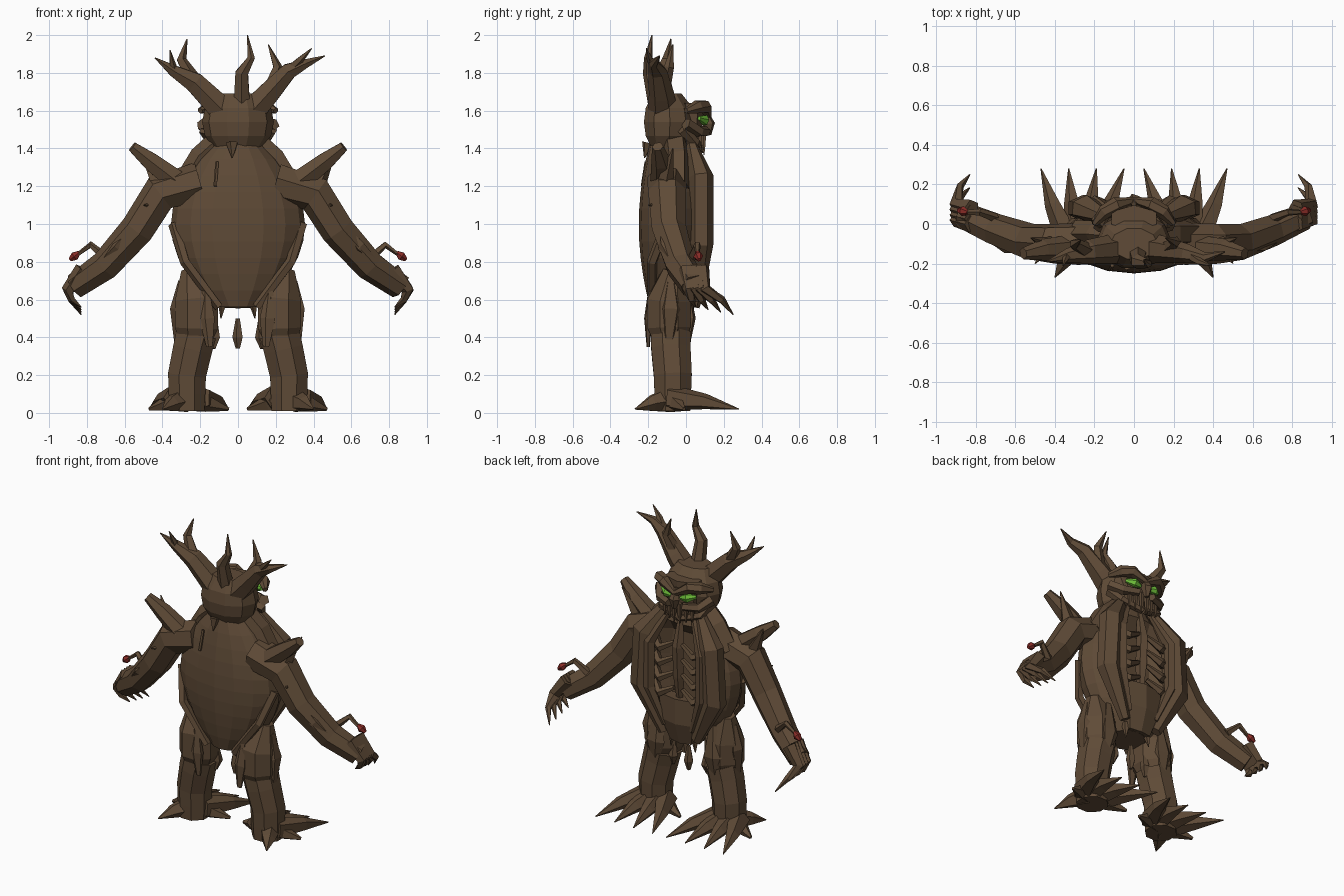
import bpy, bmesh, math
from mathutils import Vector

if "Cube" in bpy.data.objects:
    bpy.data.objects.remove(bpy.data.objects["Cube"])


def material(name, red, green, blue):
    mat = bpy.data.materials.new(name)
    mat.use_nodes = True
    mat.diffuse_color = (red, green, blue, 1)
    shader = mat.node_tree.nodes["Principled BSDF"]
    shader.inputs["Base Color"].default_value = mat.diffuse_color
    return mat


BARK = material("brown bark", .115, .07, .038)
GREEN = material("glowing green", .15, .5, .04)
RED = material("berry red", .25, .025, .02)


def mix(ends, amount):
    return ends[0] + (ends[1] - ends[0]) * amount


def skin(name, rings, mat=BARK):
    """Bridge a list of equal point rings and cap both ends."""
    bm = bmesh.new()
    loops = [[bm.verts.new(point) for point in ring] for ring in rings]
    for low, high in zip(loops, loops[1:]):
        for i in range(len(low)):
            bm.faces.new((low[i - 1], low[i], high[i], high[i - 1]))
    bm.faces.new(loops[0])
    bm.faces.new(loops[-1])
    bmesh.ops.recalc_face_normals(bm, faces=bm.faces)
    mesh = bpy.data.meshes.new(name)
    bm.to_mesh(mesh)
    bm.free()
    mesh.materials.append(mat)
    obj = bpy.data.objects.new(name, mesh)
    bpy.context.collection.objects.link(obj)


def branch(name, *path, thick, end=.003, swell=False, sides=5, flat=1, mat=BARK):
    """Faceted branch along a path, tapering to its end or swelling in the middle."""
    points = [Vector(point) for point in path]
    last = len(points) - 1
    span = (points[last] - points[0]).normalized()
    reference = Vector((0, 0, 1)) if abs(span.y) > .7 else Vector((0, 1, 0))
    rings = []
    for i, point in enumerate(points):
        along = points[min(i + 1, last)] - points[max(i - 1, 0)]
        across = along.cross(reference).normalized()
        depth = across.cross(along).normalized() * flat
        if swell:
            radius = thick * mix((.4, 1), math.sin(math.pi * i / last))
        else:
            radius = mix((thick, end), (i / last) ** 1.3)
        turns = [math.tau * (k + .5) / sides for k in range(sides)]
        rings.append([point + radius * (math.cos(a) * across + math.sin(a) * depth) for a in turns])
    skin(name, rings, mat)


def pair(name, *path, **options):
    """The same branch on the left (+x) and the right (-x)."""
    branch("left_" + name, *path, **options)
    branch("right_" + name, *[(-x, y, z) for x, y, z in path], **options)


def trunk(name, height, width, back, front, power, sides, steps, hollow=(1, 1)):
    """Rounded barrel; each pair is the size at the ends and at the middle.
    Between the hollow fractions of its height the front is sunk inward."""
    rings = []
    for step in range(steps + 1):
        t = step / steps
        bulge = max(math.sin(math.pi * t), 0) ** power
        rear, fore = mix(back, bulge), mix(front, bulge)
        ring = []
        for k in range(sides):
            a = math.tau * k / sides
            y = mix((rear, fore), (1 + math.sin(a)) / 2)
            if hollow[0] < t < hollow[1] and math.sin(a) > .8:
                y = -.02
            ring.append((mix(width, bulge) * math.cos(a), y, mix(height, t)))
        rings.append(ring)
    skin(name, rings)


# Torso shell with an open chest
trunk("torso", height=(.56, 1.43), width=(.12, .355), back=(-.19, -.25), front=(.04, .11),
      power=.85, sides=16, steps=10, hollow=(.25, .85))

# Chest flaps, bark ridges and shoulder collar
pair("chest_flap", (.13, .03, 1.42), (.24, .08, 1.25), (.26, .08, .9), (.12, .06, .6),
     thick=.09, swell=True, sides=6, flat=.8)
pair("flap_edge", (.09, .05, 1.4), (.19, .11, 1.2), (.19, .11, .9), (.1, .08, .66),
     thick=.04, swell=True)
pair("back_root", (.34, -.1, 1), (.28, -.18, .8), (.1, -.18, .56), thick=.03, end=.025)
pair("collar_root", (.1, -.06, 1.43), (.19, -.05, 1.35), (.28, -.05, 1.2), thick=.07, end=.07)
branch("nape_thorn", (-.03, -.2, 1.43), (-.03, -.22, 1.35), thick=.035)
branch("back_sliver", (-.11, -.21, 1.33), (-.12, -.23, 1.2), thick=.01, end=.01)

# Breastbone, ribs and lower belly plate
branch("breastbone", (0, .05, 1.4), (0, .08, 1.2), (0, .07, 1), (0, .06, .8),
       thick=.04, swell=True)
for n in range(4):
    z = mix((.9, 1.2), n / 3)
    pair(f"rib_{n}", (.2, .05, z), (.12, .1, z - .03), (.03, .08, z + .02), thick=.035, end=.015)
branch("belly_plate", (0, .06, .86), (0, .07, .7), (0, .04, .56),
       thick=.16, end=.09, sides=6, flat=.35)

# Head and face
trunk("head", height=(1.39, 1.69), width=(.12, .19), back=(-.18, -.23), front=(-.02, .06),
      power=.7, sides=10, steps=4)
branch("face_core", (0, .03, 1.64), (0, .03, 1.53), (0, .03, 1.4),
       thick=.13, end=.09, sides=6, flat=.5)
pair("brow", (0, .12, 1.57), (.09, .1, 1.62), (.15, .06, 1.62), (.2, 0, 1.6),
     thick=.04, swell=True, sides=6)
pair("eye", (.03, .1, 1.54), (.075, .1, 1.55), (.125, .07, 1.56),
     thick=.03, swell=True, sides=6, flat=.8, mat=GREEN)
pair("cheek", (.19, 0, 1.53), (.14, .07, 1.49), (.05, .11, 1.49), thick=.035, end=.025)
pair("jaw", (.18, -.02, 1.5), (.14, .05, 1.43), (0, .08, 1.39), thick=.03, end=.02)
branch("nose", (0, .1, 1.6), (0, .12, 1.53), (0, .12, 1.47), thick=.035, swell=True)
for n in range(3):
    x = mix((.02, .1), n / 2)
    y = .1 - x / 4
    pair(f"tooth_{n}", (x, y, 1.5), (x, y, 1.42), (x, y, 1.36 + x / 4), thick=.018, sides=4)

# Antlers, each side different
left_fork, left_low = (.27, -.15, 1.81), (.16, -.13, 1.69)
branch("left_antler", (.06, -.12, 1.58), left_low, left_fork, (.36, -.17, 1.85), (.46, -.14, 1.89),
       thick=.08, sides=6)
branch("left_antler_fork", left_fork, (.33, -.19, 1.87), (.39, -.21, 1.93), thick=.03)
branch("left_antler_tine", left_low, (.21, -.09, 1.83), (.16, -.07, 1.95), thick=.045)

right_fork, right_low = (-.34, -.16, 1.81), (-.23, -.14, 1.75)
branch("right_antler", (-.06, -.12, 1.58), right_low, right_fork, (-.44, -.19, 1.88),
       thick=.08, sides=6)
branch("right_antler_fork", right_low, (-.3, -.1, 1.87), (-.27, -.08, 1.98), thick=.045)
branch("right_antler_tine", right_fork, (-.36, -.21, 1.92), thick=.025)
branch("crown_antler", (.02, -.15, 1.63), (.02, -.19, 1.8), (.07, -.2, 1.88), (.05, -.18, 2),
       thick=.05, sides=6)

# Arms with shoulder stumps
pair("arm", (.2, -.1, 1.22), (.41, -.1, 1.16), (.53, -.09, .97), (.7, -.03, .78), (.86, .04, .67),
     thick=.11, end=.07, sides=7)
pair("shoulder_stump", (.29, -.12, 1.2), (.46, -.13, 1.33), (.56, -.15, 1.41),
     thick=.07, end=.03, sides=6)
pair("shoulder_thorn", (.42, -.11, 1.22), (.52, -.07, 1.4), thick=.05)
pair("elbow_thorn", (.44, -.12, 1.1), (.5, -.2, 1.1), thick=.03)
pair("forearm_bark", (.54, -.13, 1), (.64, -.11, .88), (.75, -.06, .77), thick=.04, swell=True)

# Clawed hands with a berry twig
for n in range(4):
    spread = n / 3
    y = mix((0, .08), spread)
    pair(f"finger_{n}", (.82, y, .76), (.9, y + .02, .65), (.88, mix((.03, .19), spread), .6),
         (.83, mix((.05, .25), spread), mix((.56, .52), spread)), thick=.045)
pair("berry_twig", (.7, .03, .82), (.78, .06, .89), (.86, .06, .83), thick=.025, end=.01)
pair("berry", (.84, .06, .85), (.865, .065, .83), (.89, .07, .81),
     thick=.026, swell=True, sides=6, mat=RED)

# Legs with hanging bark
pair("thigh", (.25, -.07, .76), (.22, -.09, .6), (.22, -.09, .45), (.23, -.08, .3),
     thick=.135, swell=True, sides=8)
pair("shin", (.22, -.08, .42), (.24, -.08, .34), (.27, -.07, .2), (.27, -.07, .1), (.27, -.07, .01),
     thick=.115, end=.1, sides=8)
pair("knee_bark", (.2, 0, .7), (.21, .02, .5), (.22, .01, .37), thick=.065, swell=True, flat=.5)
pair("hip_bark", (.3, -.08, .7), (.32, -.08, .55), (.32, -.09, .36),
     thick=.04, swell=True, flat=1.5)
pair("calf_bark", (.17, -.19, .66), (.16, -.2, .5), (.15, -.2, .35),
     thick=.045, swell=True, flat=.5)
pair("thigh_chip", (.12, -.05, .5), (.12, -.04, .4), (.13, -.05, .34), thick=.03, swell=True)
pair("groin_chip", (.08, .02, .6), (.09, .03, .5), thick=.03)
branch("hanging_pod", (0, -.03, .5), (0, -.03, .4), (0, -.03, .34), thick=.03, swell=True)

# Root feet: toes forward, spurs behind and to the sides
ankle = .27
for n in range(4):
    tip = mix((.05, .47), n / 3)
    pair(f"toe_{n}", (mix((ankle, tip), .3), -.08, .08), (mix((ankle, tip), .7), .1, .06),
         (tip, .28, .02), thick=.07)
pair("heel_spur", (.29, -.08, .07), (.35, -.18, .05), (.4, -.27, .02), thick=.07)
for name, reach in (("outer_root", .2), ("inner_root", -.22)):
    pair(name, (ankle, -.08, .08), (ankle + reach / 2, -.05, .05), (ankle + reach, -.01, .02),
         thick=.07, end=.01)
